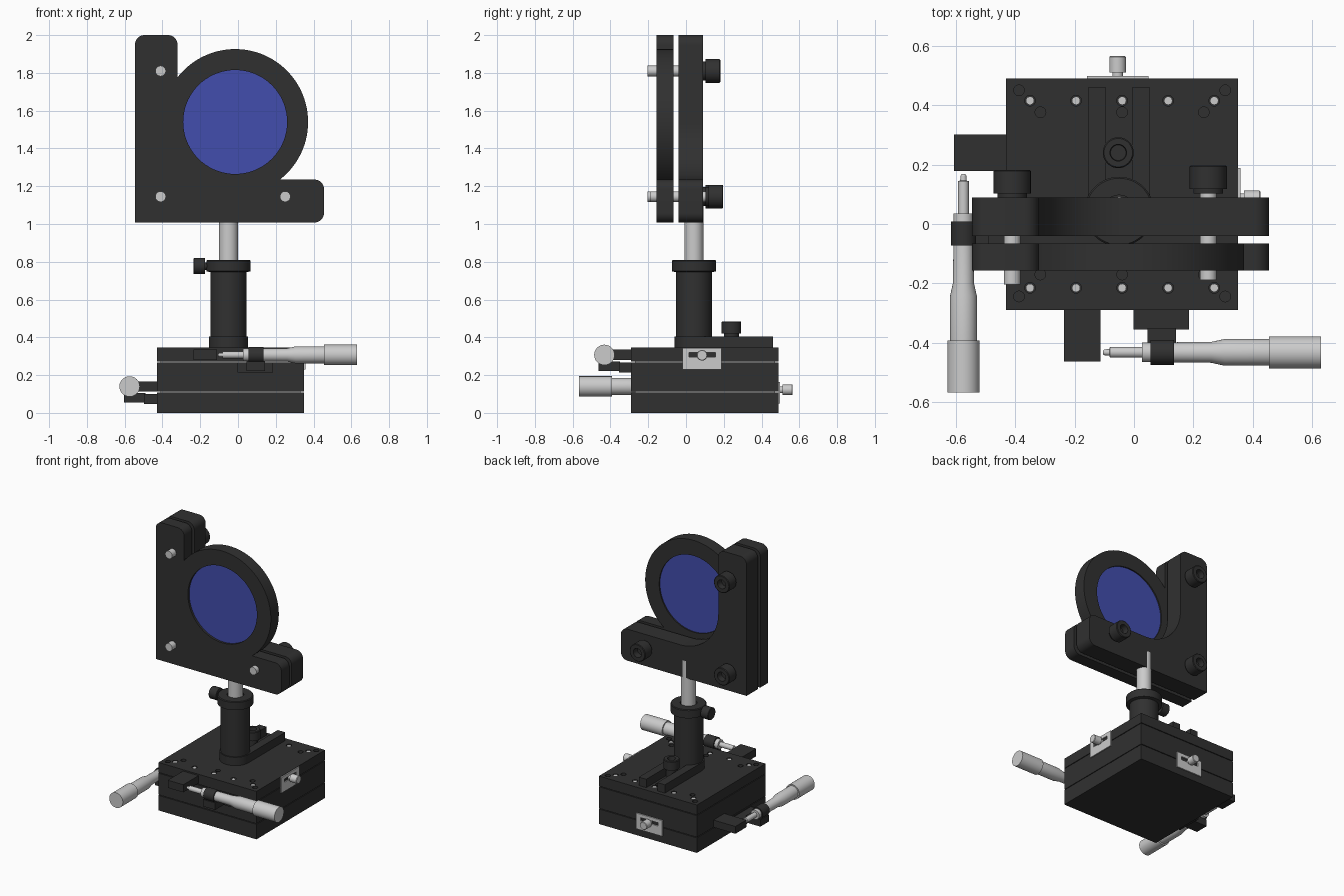
import bpy, bmesh, math
from mathutils import Vector, Matrix

if "Cube" in bpy.data.objects:
    bpy.data.objects.remove(bpy.data.objects["Cube"])


def material(name, rgb):
    m = bpy.data.materials.new(name)
    m.diffuse_color = (*rgb, 1)
    m.use_nodes = True
    m.node_tree.nodes["Principled BSDF"].inputs["Base Color"].default_value = m.diffuse_color
    return m


BLACK = material("black_anodised", (0.03, 0.03, 0.03))
STEEL = material("steel", (0.6, 0.6, 0.6))
BLUE = material("blue_glass", (0.055, 0.075, 0.42))


def add(name, mesh, mat):
    ob = bpy.data.objects.new(name, mesh)
    bpy.context.collection.objects.link(ob)
    mesh.materials.clear()
    mesh.materials.append(mat)
    return ob


def finish(name, bm, mat):
    bmesh.ops.recalc_face_normals(bm, faces=bm.faces)
    me = bpy.data.meshes.new(name)
    bm.to_mesh(me)
    bm.free()
    return add(name, me, mat)


def box(name, x, y, z, mat=BLACK):
    bm = bmesh.new()
    size = Matrix.Diagonal((x[1] - x[0], y[1] - y[0], z[1] - z[0], 1))
    mid = Matrix.Translation((sum(x) / 2, sum(y) / 2, sum(z) / 2))
    bmesh.ops.create_cube(bm, size=1, matrix=mid @ size)
    return finish(name, bm, mat)


def lathe(name, origin, axis, profile, mat=STEEL, n=48):
    """Solid of revolution; profile = (distance along axis, radius)."""
    bm = bmesh.new()
    m = Matrix.Translation(origin) @ Vector(axis).to_track_quat('Z', 'Y').to_matrix().to_4x4()
    rings = [[bm.verts.new(m @ Vector((r * math.cos(2 * math.pi * i / n), r * math.sin(2 * math.pi * i / n), h)))
              for i in range(n)] for h, r in profile]
    for a, b in zip(rings, rings[1:]):
        for i in range(n):
            bm.faces.new((a[i], a[(i + 1) % n], b[(i + 1) % n], b[i]))
    bm.faces.new(rings[0])
    bm.faces.new(rings[-1])
    return finish(name, bm, mat)


def rod(name, origin, axis, length, r, mat=STEEL, n=48):
    return lathe(name, origin, axis, [(0, r), (length, r)], mat, n)


def arc(cx, cy, r, a0, a1, n):
    return [(cx + r * math.cos(math.radians(a0 + (a1 - a0) * i / n)),
             cy + r * math.sin(math.radians(a0 + (a1 - a0) * i / n))) for i in range(n + 1)]


def plate(name, loops, centre, depth, upright=True, mat=BLACK):
    """Extruded outline (further loops are holes), standing in xz or lying in xy."""
    cu = bpy.data.curves.new(name, 'CURVE')
    cu.dimensions, cu.fill_mode, cu.extrude = '2D', 'BOTH', depth / 2
    for pts in loops:
        s = cu.splines.new('POLY')
        s.points.add(len(pts) - 1)
        for p, q in zip(s.points, pts):
            p.co = (*q, 0, 1)
        s.use_cyclic_u = True
    tmp = bpy.data.objects.new(name + "_curve", cu)
    bpy.context.collection.objects.link(tmp)
    bpy.context.view_layer.update()
    me = bpy.data.meshes.new_from_object(tmp.evaluated_get(bpy.context.evaluated_depsgraph_get()))
    bpy.data.objects.remove(tmp)
    bm = bmesh.new()
    bm.from_mesh(me)
    bmesh.ops.remove_doubles(bm, verts=bm.verts, dist=1e-5)
    if upright:
        bmesh.ops.transform(bm, matrix=Matrix.Rotation(math.pi / 2, 4, 'X'), verts=bm.verts)
    bmesh.ops.translate(bm, vec=(0, centre, 0) if upright else (0, 0, centre), verts=bm.verts)
    return finish(name, bm, mat)


# translation stage: three slabs with recessed bearing layers between
SX, SY = (-0.43, 0.35), (-0.29, 0.49)
box("stage_base", SX, SY, (0, 0.108))
box("stage_middle", SX, SY, (0.113, 0.268))
top = box("stage_top", SX, SY, (0.273, 0.345))
for i, z in enumerate((0.1, 0.26)):
    box(f"bearing_layer_{i}", (-0.41, 0.33), (-0.27, 0.47), (z, z + 0.02), STEEL)

# mounting holes in the top slab
threaded = [(-0.04 + 0.155 * i, y) for i in range(-2, 3) for y in (0.415, -0.215)]
plain = [(-0.04 + dx, 0.103 + s * dy) for s in (-1, 1)
         for dx, dy in ((-0.347, 0.347), (0.347, 0.347), (-0.275, 0.273), (0, 0.273), (0.275, 0.273))]
cut_bm = bmesh.new()
for x, y in threaded + plain:
    bmesh.ops.create_cone(cut_bm, cap_ends=True, segments=24, radius1=0.018, radius2=0.018, depth=0.08,
                          matrix=Matrix.Translation((x, y, 0.345)))
cutter = finish("hole_cutter", cut_bm, BLACK)
cutter.hide_render = True
mod = top.modifiers.new("holes", 'BOOLEAN')
mod.operation, mod.object, mod.solver = 'DIFFERENCE', cutter, 'EXACT'
bpy.context.view_layer.update()
top.data = bpy.data.meshes.new_from_object(top.evaluated_get(bpy.context.evaluated_depsgraph_get()))
top.modifiers.clear()
bpy.data.objects.remove(cutter)
for i, (x, y) in enumerate(threaded):
    rod(f"thread_insert_{i}", (x, y, 0.3), (0, 0, 1), 0.042, 0.014, n=24)

# micrometers: distance from the tip along the axis
MIC = [(0, 0.006), (0.006, 0.01), (0.022, 0.011), (0.024, 0.018), (0.132, 0.018), (0.132, 0.033),
       (0.365, 0.035), (0.41, 0.045), (0.56, 0.045), (0.56, 0.054), (0.735, 0.054)]
for tag, tip, axis in (("x", (-0.105, -0.432, 0.307), (1, 0, 0)), ("y", (-0.574, 0.168, 0.14), (0, -1, 0))):
    lathe("micrometer_" + tag, tip, axis, MIC)
    lathe("micrometer_clamp_" + tag, Vector(tip) + Vector(axis) * 0.16, axis, [(0, 0.042), (0.08, 0.042)], BLACK)
# pushed blocks and clamp brackets
box("push_block_x", (-0.235, -0.112), (-0.462, -0.285), (0.28, 0.335))
box("push_block_y", (-0.605, -0.425), (0.178, 0.302), (0.113, 0.165))
box("bracket_x", (-0.002, 0.185), (-0.355, -0.285), (0.215, 0.266))
box("bracket_arm_x", (0.045, 0.142), (-0.462, -0.35), (0.222, 0.272))
box("bracket_y", (-0.497, -0.425), (-0.125, 0.062), (0.048, 0.099))
box("bracket_arm_y", (-0.604, -0.49), (-0.08, 0.017), (0.055, 0.105))

# locking plates with slot and screw, on the right and the back
def slot_outline(c, z):
    return [(c - 0.07, z - 0.012), (c + 0.07, z - 0.012), (c + 0.07, z + 0.012), (c - 0.07, z + 0.012)]

def rect(c, w, z0, z1):
    return [(c - w, z0), (c + w, z0), (c + w, z1), (c - w, z1)]

back = plate("lock_plate_back", [rect(-0.055, 0.103, 0.05, 0.163), slot_outline(-0.055, 0.127)], 0.494, 0.009, mat=STEEL)
side = plate("lock_plate_right", [rect(0.085, 0.103, 0.23, 0.343), slot_outline(0.085, 0.307)], -0.354, 0.009, mat=STEEL)
side.data.transform(Matrix.Rotation(math.pi / 2, 4, 'Z'))
SCREW = [(0, 0.018), (0.02, 0.018), (0.02, 0.028), (0.072, 0.028), (0.075, 0.025)]
lathe("lock_screw_back", (-0.055, 0.49, 0.122), (0, 1, 0), SCREW)
lathe("lock_screw_right", (0.35, 0.085, 0.305), (1, 0, 0), SCREW)

# post holder with forked foot, clamp bolt and thumbscrew
PX, PY = -0.05, 0.042
KNOB = [(0, 0.05), (0.015, 0.05), (0.015, 0.0625), (0.09, 0.0625), (0.094, 0.058), (0.094, 0.032), (0.05, 0.03)]
foot = arc(PX, PY, 0.104, 180, 360, 32) + [(0.054, 0.46), (-0.006, 0.46), (-0.006, 0.13),
                                           (-0.094, 0.13), (-0.094, 0.46), (-0.154, 0.46)]
plate("forked_foot", [foot], 0.374, 0.062, upright=False)
lathe("post_holder", (PX, PY, 0), (0, 0, 1),
      [(0.34, 0.096), (0.745, 0.096), (0.75, 0.117), (0.805, 0.117), (0.81, 0.112), (0.81, 0.055), (0.7, 0.055)], BLACK, 64)
lathe("clamp_bolt", (PX - 0.003, 0.24, 0), (0, 0, 1),
      [(0.34, 0.035), (0.405, 0.035), (0.405, 0.04), (0.42, 0.04), (0.42, 0.052), (0.48, 0.052), (0.485, 0.048),
       (0.485, 0.028), (0.455, 0.026)], BLACK)
lathe("thumbscrew", (-0.15, PY, 0.777), (-1, 0, 0),
      [(0, 0.02), (0.025, 0.02), (0.025, 0.043), (0.082, 0.043), (0.085, 0.04)], BLACK)
rod("post", (PX, PY, 0.65), (0, 0, 1), 0.48, 0.05)

# mirror mount: ring plate in front, L-shaped plate behind
L, R, B, T, IX, IZ, C = -0.545, 0.455, 1.008, 2.0, -0.32, 1.235, 0.05
CX, CZ, RR = -0.015, 1.54, 0.386
low = [(L, B)] + arc(R - C, B + C, C, -90, 0, 8) + arc(R - C, IZ - C, C, 0, 90, 8)
high = arc(IX - C, T - C, C, 0, 90, 8) + arc(L + C, T - C, C, 90, 180, 8)
a = math.degrees(math.acos((IZ - CZ) / -RR))
ring = arc(CX, CZ, RR, -90 + a, 90 + (90 - math.degrees(math.acos((CX - IX) / RR))), 72)
plate("mirror_plate", [low + ring + high, arc(CX, CZ, 0.275, 0, 355, 71)], -0.111, 0.09)
plate("mount_plate", [low + arc(CX, CZ, CX - IX, 270, 180, 24) + high], 0.025, 0.13)
rod("mirror", (CX, -0.14, CZ), (0, 1, 0), 0.065, 0.2755, BLUE, 72)

# adjustment screws with socketed knobs
for i, (x, z, y) in enumerate(((-0.41, 1.81, 0), (-0.41, 1.145, 0), (0.25, 1.145, 0.015))):
    rod(f"adjuster_rod_{i}", (x, y - 0.203, z), (0, 1, 0), 0.3, 0.028)
    lathe(f"adjuster_knob_{i}", (x, y + 0.088, z), (0, 1, 0), KNOB, BLACK)

# smooth round surfaces, sharp edges kept
bpy.ops.object.select_all(action='SELECT')
bpy.context.view_layer.objects.active = top
bpy.ops.object.shade_smooth_by_angle(angle=math.radians(30))
